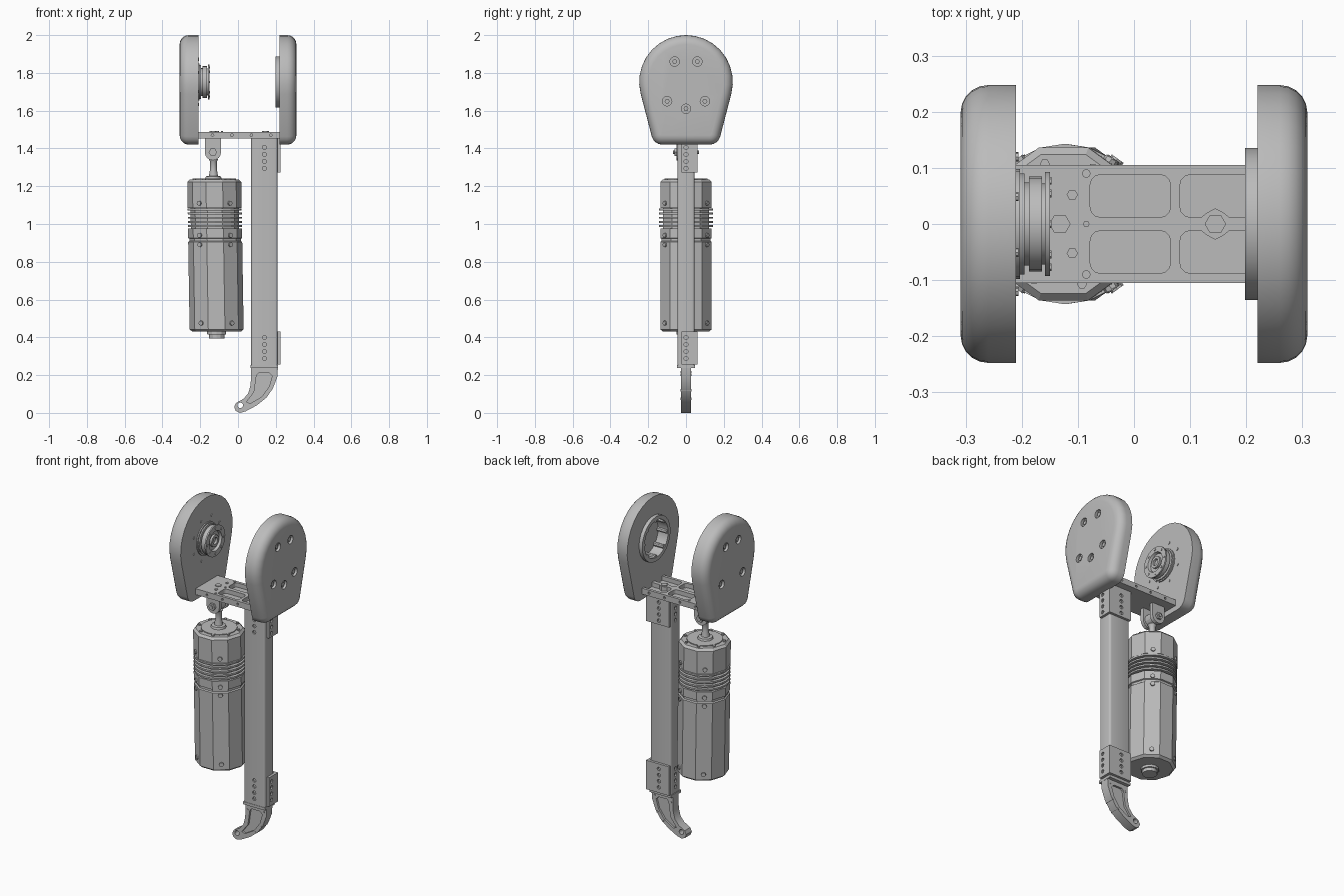
import bpy, bmesh, math
from mathutils import Vector

if "Cube" in bpy.data.objects:
    bpy.data.objects.remove(bpy.data.objects["Cube"], do_unlink=True)

metal = bpy.data.materials.new("satin grey")
metal.use_nodes = True
GREY = (0.5, 0.5, 0.5, 1)
metal.diffuse_color = GREY
metal.node_tree.nodes["Principled BSDF"].inputs["Base Color"].default_value = GREY


def finish(name, bm):
    bmesh.ops.recalc_face_normals(bm, faces=bm.faces)
    me = bpy.data.meshes.new(name)
    bm.to_mesh(me)
    bm.free()
    ob = bpy.data.objects.new(name, me)
    bpy.context.collection.objects.link(ob)
    me.materials.append(metal)
    return ob


def place(axis, p, t):
    """2D point p at depth t along the axis."""
    return {"x": (t, p[0], p[1]), "y": (p[0], t, p[1]), "z": (p[0], p[1], t)}[axis]


def loft(name, axis, loops, closed=False):
    """Skin (depth, outline) loops; cap the ends, or join last to first."""
    bm = bmesh.new()
    rings = [[bm.verts.new(place(axis, p, t)) for p in pts] for t, pts in loops]
    n = len(rings[0])
    pairs = list(zip(rings, rings[1:])) + ([(rings[-1], rings[0])] if closed else [])
    for a, b in pairs:
        for i in range(n):
            j = (i + 1) % n
            bm.faces.new((a[i], a[j], b[j], b[i]))
    if not closed:
        bm.faces.new(rings[0])
        bm.faces.new(rings[-1])
    return finish(name, bm)


def prism(name, axis, a, b, pts):
    return loft(name, axis, [(a, pts), (b, pts)])


def ngon(cx, cy, r, n=16, start=0.0):
    return [(cx + r * math.cos(start + math.tau * i / n),
             cy + r * math.sin(start + math.tau * i / n)) for i in range(n)]


def arc(cx, cy, r, a0, a1, n):
    return [(cx + r * math.cos(math.radians(a0 + (a1 - a0) * i / n)),
             cy + r * math.sin(math.radians(a0 + (a1 - a0) * i / n))) for i in range(n + 1)]


def round_rect(x0, x1, y0, y1, r, n=3):
    return (arc(x1 - r, y1 - r, r, 0, 90, n) + arc(x0 + r, y1 - r, r, 90, 180, n)
            + arc(x0 + r, y0 + r, r, 180, 270, n) + arc(x1 - r, y0 + r, r, 270, 360, n))


def disc(name, axis, a, b, cx, cy, r, n=16):
    return prism(name, axis, a, b, ngon(cx, cy, r, n))


def turned(name, axis, cx, cy, profile, n=24, closed=False):
    return loft(name, axis, [(t, ngon(cx, cy, r, n)) for t, r in profile], closed)


def box(name, x0, x1, y0, y1, z0, z1):
    return prism(name, "z", z0, z1, [(x0, y0), (x1, y0), (x1, y1), (x0, y1)])


def smooth(ob, angle=35):
    bpy.ops.object.select_all(action="DESELECT")
    ob.select_set(True)
    bpy.context.view_layer.objects.active = ob
    bpy.ops.object.shade_smooth_by_angle(angle=math.radians(angle))


def cut(ob, cutters):
    for c in cutters:
        mod = ob.modifiers.new("cut", "BOOLEAN")
        mod.operation, mod.solver, mod.object = "DIFFERENCE", "EXACT", c
        bpy.context.view_layer.objects.active = ob
        bpy.ops.object.modifier_apply(modifier=mod.name)
        bpy.data.objects.remove(c, do_unlink=True)


# Hip covers: rounded teardrop shells with recessed screws
HUB_Z = 1.752


def teardrop(d):
    right = arc(0.125, 1.478, 0.058 - d, -90, -15, 4)
    left = arc(-0.125, 1.478, 0.058 - d, 195, 270, 4)
    return right + arc(0, HUB_Z, 0.248 - d, -15, 195, 18) + left


for side, label, inner in ((1, "left", 0.22), (-1, "right", 0.21)):
    loops = [(side * inner, teardrop(0))]
    for k in range(6):
        a = math.radians(18 * k)
        loops.append((side * (0.26 + 0.049 * math.sin(a)), teardrop(0.049 * (1 - math.cos(a)))))
    cover = loft(label + "_cover", "x", loops)
    screws = [(-0.06, 1.86), (0.06, 1.86), (-0.1, 1.65), (0.1, 1.65)]
    if side > 0:
        screws.append((0, 1.61))
    holes = [disc("hole", "x", side * 0.294, side * 0.35, y, z, 0.025) for y, z in screws]
    if side > 0:
        holes.append(disc("bore", "x", 0.18, 0.265, 0, HUB_Z, 0.112, 24))
    cut(cover, holes)
    smooth(cover)
    for y, z in screws:
        disc(label + "_cover_screw", "x", side * 0.285, side * 0.302, y, z, 0.013, 6)

# Bearing ring on the left cover, with inward keys
ring = turned("bearing_ring", "x", 0, HUB_Z,
              [(0.198, 0.112), (0.198, 0.135), (0.23, 0.135), (0.23, 0.112)], 24, True)
smooth(ring)
for i in range(8):
    y, z = ngon(0, HUB_Z, 0.11, 8)[i]
    disc("ring_key", "x", 0.202, 0.266, y, z, 0.012, 8)

# Drive hub on the right cover
hub = turned("drive_hub", "x", 0, HUB_Z,
             [(-0.215, 0.098), (-0.203, 0.098), (-0.203, 0.09), (-0.195, 0.09), (-0.195, 0.074),
              (-0.187, 0.074), (-0.187, 0.085), (-0.164, 0.085), (-0.164, 0.072), (-0.159, 0.072),
              (-0.159, 0.093), (-0.15, 0.093), (-0.15, 0.06), (-0.165, 0.055)], 20)
smooth(hub)
turned("hub_core", "x", 0, HUB_Z, [(-0.17, 0.035), (-0.152, 0.035), (-0.152, 0.02), (-0.165, 0.02)])
for y, z in ngon(0, HUB_Z, 0.077, 8):
    disc("hub_screw", "x", -0.155, -0.147, y, z, 0.007, 6)
for y, z in ngon(0, HUB_Z, 0.13, 8, 0.4):
    disc("hub_mount_screw", "x", -0.215, -0.206, y, z, 0.008, 8)

# Bridge plate with four weight pockets
plate = box("bridge_plate", -0.215, 0.225, -0.105, 0.105, 1.452, 1.488)
cutters = []
for s in (-1, 1):
    y0, y1 = sorted((s * 0.012, s * 0.088))
    for x0, x1 in ((-0.078, 0.065), (0.082, 0.235)):
        cutters.append(prism("pocket", "z", 1.462, 1.55, round_rect(x0, x1, y0, y1, 0.018)))
    cutters += [disc("hole", "z", 1.472, 1.55, -0.085, s * 0.09, 0.007, 8)]
    a, b = sorted((s * 0.095, s * 0.15))
    cutters += [disc("hole", "y", a, b, -0.135 + 0.103 * i, 1.47, 0.007, 8) for i in range(4)]
cut(plate, cutters)
prism("bolt_boss", "z", 1.455, 1.488, [(0.105, 0), (0.13, 0.02), (0.145, 0.028), (0.16, 0.02),
                                      (0.185, 0), (0.16, -0.02), (0.145, -0.028), (0.13, -0.02)])
for x, y, r in ((0.145, 0, 0.019), (-0.132, 0, 0.019), (-0.11, 0.052, 0.01),
                (-0.11, -0.052, 0.01), (-0.085, 0, 0.006)):
    disc("plate_bolt", "z", 1.48, 1.492, x, y, r, 6)

# Shin tube with adjustment holes
HOLE_Z = [base + 0.037 * i for base in (0.288, 1.295) for i in range(4)]
tube = prism("shin_tube", "z", 0.25, 1.454, round_rect(0.07, 0.21, -0.045, 0.045, 0.012))
cutters = []
for z in HOLE_Z:
    cutters.append(disc("hole", "y", -0.1, -0.035, 0.14, z, 0.011, 10))
    cutters.append(disc("hole", "x", 0, 0.08, 0, z, 0.011, 10))
cut(tube, cutters)
smooth(tube)

# Angle brackets wrapping the outer and rear faces of the tube
L_SHAPE = [(0.21, -0.025), (0.225, -0.025), (0.225, 0.06), (0.072, 0.06), (0.072, 0.044), (0.21, 0.044)]
for label, z0, z1, zs in (("lower", 0.255, 0.43, HOLE_Z[:4]), ("upper", 1.272, 1.452, HOLE_Z[4:])):
    bracket = prism(label + "_bracket", "z", z0, z1, L_SHAPE)
    cut(bracket, [disc("hole", "x", 0.214, 0.3, 0, z, 0.011, 10) for z in zs]
        + [disc("hole", "y", 0.049, 0.1, 0.14, z, 0.011, 10) for z in zs])

# Curved foot with pockets on both faces and a pivot hole
FOOT = [(0.07, 0.25), (0.212, 0.25), (0.208, 0.19), (0.185, 0.13), (0.15, 0.08), (0.1, 0.04),
        (0.04, 0.008), (0.01, 0.0), (-0.012, 0.01), (-0.02, 0.032), (-0.01, 0.053),
        (0.03, 0.075), (0.055, 0.105), (0.067, 0.15)]
POCKET = [(0.098, 0.2), (0.11, 0.212), (0.165, 0.212), (0.181, 0.195), (0.165, 0.14), (0.125, 0.085),
          (0.065, 0.05), (0.045, 0.058), (0.085, 0.11)]
foot = prism("foot", "y", -0.027, 0.027, FOOT)
cut(foot, [prism("pocket", "y", 0.015, 0.1, POCKET), prism("pocket", "y", -0.1, -0.015, POCKET),
           disc("hole", "y", -0.1, 0.1, 0.012, 0.04, 0.015, 12)])
smooth(foot)
box("foot_cap", 0.066, 0.212, -0.047, 0.047, 0.237, 0.253)
for x, z in ((0.19, 0.215), (0.135, 0.075), (0.082, 0.2), (0.172, 0.12)):
    disc("foot_rivet", "y", -0.03, 0.03, x, z, 0.006, 8)


# Linear actuator, leaning slightly
def lean(z):
    return -0.113 - 0.016 * (z - 0.43)


def actuator_part(name, profile, n=10):
    return loft(name, "z", [(z, ngon(lean(z), 0, r, n)) for z, r in profile])


actuator_part("motor_body", [(0.43, 0.128), (0.442, 0.143), (0.905, 0.143), (0.91, 0.136),
                             (0.922, 0.136), (0.925, 0.143), (0.975, 0.143)])
actuator_part("cooling_core", [(0.97, 0.128), (1.09, 0.128)])
for i in range(5):
    z = 0.984 + 0.022 * i
    actuator_part("cooling_fin", [(z, 0.143), (z + 0.01, 0.143)], 20)
actuator_part("actuator_cap", [(1.085, 0.143), (1.222, 0.143), (1.235, 0.13)])
actuator_part("cap_lid", [(1.23, 0.1), (1.24, 0.1)], 20)
actuator_part("motor_tail", [(0.395, 0.042), (0.415, 0.042), (0.415, 0.05), (0.435, 0.05)], 12)
for z in (0.475, 0.89, 0.94, 1.11):
    for i in range(4):
        a = math.radians(54 + 72 * (i % 2) + 180 * (i // 2))
        d = Vector((math.cos(a), math.sin(a), 0))
        screw = disc("body_screw", "z", -0.008, 0.007, 0, 0, 0.013, 8)
        screw.rotation_euler = d.to_track_quat("Z", "Y").to_euler()
        screw.location = Vector((lean(z), 0, z)) + d * 0.137
for x, y in ngon(lean(1.23), 0, 0.112, 8, 0.3):
    disc("lid_screw", "z", 1.23, 1.242, x, y, 0.009, 6)

# Push rod, rod eye and clevis
smooth(turned("push_rod", "z", -0.13, 0, [(1.235, 0.045), (1.252, 0.04), (1.255, 0.024),
                                          (1.29, 0.018), (1.33, 0.018), (1.345, 0.026)], 12))
disc("rod_eye", "y", -0.022, 0.022, -0.133, 1.38, 0.036, 16)
LUG = [(-0.09, 1.455), (-0.176, 1.455)] + arc(-0.133, 1.38, 0.043, 180, 360, 8)
for label, y0, y1 in (("front", -0.05, -0.028), ("rear", 0.028, 0.05)):
    prism(label + "_clevis_lug", "y", y0, y1, LUG)
disc("clevis_pin", "y", -0.062, 0.062, -0.133, 1.38, 0.022, 6)
disc("clevis_pin_end", "y", -0.068, 0.068, -0.133, 1.38, 0.01, 8)
